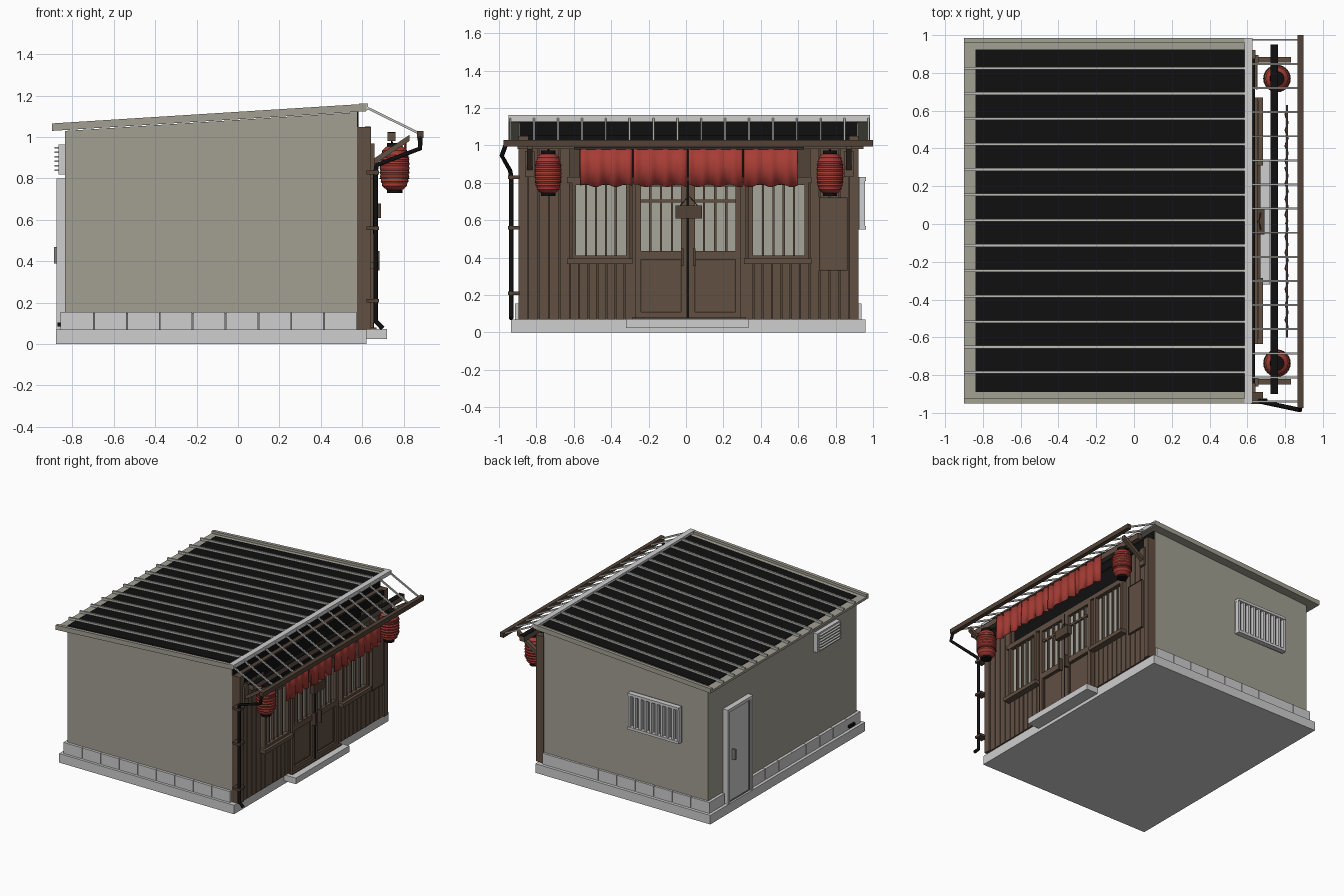
import bpy, bmesh, math
from mathutils import Vector

cube = bpy.data.objects.get("Cube")
if cube:
    bpy.data.objects.remove(cube)


def material(name, r, g, b):
    m = bpy.data.materials.new(name)
    m.use_nodes = True
    m.diffuse_color = (r, g, b, 1)
    m.node_tree.nodes["Principled BSDF"].inputs["Base Color"].default_value = (r, g, b, 1)
    return m


PLASTER = material("plaster", .36, .35, .29)
CONCRETE = material("pale concrete", .62, .62, .62)
METAL = material("pale metal", .5, .5, .48)
WOOD = material("brown wood", .12, .08, .055)
TRIM = material("dark wood", .085, .055, .038)
BLACK = material("black", .005, .005, .005)
RED = material("red cloth", .38, .045, .035)
GLASS = material("pale glass", .38, .38, .33)
GREY = material("mid grey", .22, .22, .22)


def finish(name, bm, mat, smooth=False):
    bmesh.ops.recalc_face_normals(bm, faces=bm.faces)
    me = bpy.data.meshes.new(name)
    bm.to_mesh(me)
    bm.free()
    me.materials.append(mat)
    ob = bpy.data.objects.new(name, me)
    bpy.context.collection.objects.link(ob)
    if smooth:
        me.shade_smooth()
    return ob


def prism_into(bm, pts, y0, y1):
    # Extrude an x-z profile along y
    ends = [[bm.verts.new((x, y, z)) for x, z in pts] for y in (y0, y1)]
    bm.faces.new(ends[0])
    bm.faces.new(ends[1])
    n = len(pts)
    for i in range(n):
        j = (i + 1) % n
        bm.faces.new((ends[0][i], ends[0][j], ends[1][j], ends[1][i]))


def boxes(name, mat, *bounds):
    # Each bound is x0, x1, y0, y1, z0, z1
    bm = bmesh.new()
    for x0, x1, y0, y1, z0, z1 in bounds:
        prism_into(bm, [(x0, z0), (x1, z0), (x1, z1), (x0, z1)], y0, y1)
    return finish(name, bm, mat)


def slopes(name, mat, a, b, drop, spans):
    # Inclined bars from point a to b in x-z, repeated over y spans
    bm = bmesh.new()
    for y0, y1 in spans:
        prism_into(bm, [a, b, (b[0], b[1] - drop), (a[0], a[1] - drop)], y0, y1)
    return finish(name, bm, mat)


def tube(name, mat, points, radius):
    cu = bpy.data.curves.new(name, "CURVE")
    cu.dimensions = "3D"
    cu.bevel_depth = radius
    cu.bevel_resolution = 2
    cu.use_fill_caps = True
    sp = cu.splines.new("POLY")
    sp.points.add(len(points) - 1)
    for p, co in zip(sp.points, points):
        p.co = (*co, 1)
    cu.materials.append(mat)
    ob = bpy.data.objects.new(name, cu)
    bpy.context.collection.objects.link(ob)


def frame(x0, x1, y0, y1, z0, z1, w):
    # Four bars around a rectangle on the shop front
    return [(x0, x1, y0, y0 + w, z0, z1), (x0, x1, y1 - w, y1, z0, z1),
            (x0, x1, y0 + w, y1 - w, z0, z0 + w), (x0, x1, y0 + w, y1 - w, z1 - w, z1)]


def steps(a, b, n):
    return [a + (b - a) * i / n for i in range(n + 1)]


# Ground slab and entrance step
boxes("base_slab", CONCRETE, (-.88, .62, -.935, .96, 0, .07))
boxes("entrance_step", CONCRETE, (.62, .72, -.32, .335, .025, .072))

# Plastered walls with a sloping top
bm = bmesh.new()
prism_into(bm, [(-.835, .07), (.575, .07), (.575, 1.12), (-.835, 1.03)], -.895, .92)
finish("plaster_walls", bm, PLASTER)

# Footing blocks on three sides, left open at the back door
blocks = []
xs = steps(-.855, .575, 9)
for a, b in zip(xs, xs[1:]):
    for y0, y1 in ((-.915, -.89), (.915, .937)):
        blocks.append((a + .002, b - .002, y0, y1, .07, .155))
for lo, hi, n in ((-.915, .42, 8), (.75, .937, 1)):
    ys = steps(lo, hi, n)
    blocks += [(-.857, -.83, a + .002, b - .002, .07, .155) for a, b in zip(ys, ys[1:])]
boxes("footing_blocks", CONCRETE, *blocks)
boxes("footing_joints", GREY, (-.845, .57, -.905, -.89, .07, .15),
      (-.845, .57, .915, .928, .07, .15), (-.847, -.83, -.9, .42, .07, .15))

# Roof sheet, edge panels, standing seams and ridge cap
slopes("roof_deck", PLASTER, (-.9, 1.048), (.62, 1.143), .018, [(-.95, .985)])
slopes("roof_covering", BLACK, (-.84, 1.056), (.59, 1.145), .008, [(-.89, .925)])
slopes("roof_seams", METAL, (-.9, 1.066), (.59, 1.159), .018,
       [(-.785 + i * .1342 - .007, -.785 + i * .1342 + .007) for i in range(13)])
slopes("roof_edges", PLASTER, (-.9, 1.066), (.62, 1.161), .034,
       [(-.95, -.925), (.96, .985)])
boxes("ridge_cap", CONCRETE, (.585, .628, -.95, .985, 1.132, 1.162))
boxes("roof_gable_shadow", BLACK, (.575, .582, -.89, .915, 1.05, 1.125))

# Shop front: dark backing, planks and corner posts
boxes("front_backing", TRIM, (.575, .62, -.893, .92, .07, 1.05))
planks = []
for lo, hi, n, z0, z1 in ((-.845, -.62, 4, .07, 1.0), (.66, .875, 4, .07, 1.0),
                          (-.62, -.28, 7, .07, .38), (.31, .66, 7, .07, .38)):
    ys = steps(lo, hi, n)
    planks += [(.61, .632, a + .003, b - .003, z0, z1) for a, b in zip(ys, ys[1:])]
boxes("front_planks", WOOD, *planks)
boxes("corner_posts", WOOD, (.575, .642, -.895, -.845, .07, 1.05),
      (.575, .642, .875, .922, .07, 1.05), (.575, .64, -.29, -.27, .07, .82),
      (.575, .64, .295, .32, .07, .82))
boxes("upper_opening", BLACK, (.615, .64, -.845, .875, .985, 1.052),
      (.615, .636, -.57, .6, .83, .985))
boxes("window_head", WOOD, (.61, .655, -.635, .67, .8, .83))
boxes("side_panel", WOOD, (.625, .65, .715, .86, .335, .72))
boxes("side_panel_outline", TRIM, *frame(.645, .653, .712, .863, .332, .723, .006))

# Front windows with bars and sills
for side, y0, y1 in (("right", -.61, -.3), ("left", .335, .655)):
    boxes(side + "_window_glass", GLASS, (.61, .628, y0, y1, .39, .8))
    boxes(side + "_window_frame", WOOD, *frame(.61, .66, y0, y1, .39, .81, .022))
    bars = [(.625, .645, y - .006, y + .006, .4, .8) for y in steps(y0 + .022, y1 - .022, 5)[1:-1]]
    boxes(side + "_window_bars", WOOD, *bars)
    boxes(side + "_window_sill", WOOD, (.61, .682, y0 - .025, y1 + .015, .366, .395))

# Sliding doors with glazing, lower panel and handle
for side, y0, y1, hy in (("right", -.27, .003, -.02), ("left", .017, .295, .045)):
    boxes(side + "_door_glass", GLASS, (.61, .63, y0, y1, .42, .8))
    boxes(side + "_door_panel", WOOD, (.61, .635, y0, y1, .08, .42))
    parts = frame(.61, .655, y0, y1, .08, .81, .03)
    parts += [(.61, .655, y0, y1, .39, .435), (.63, .645, y0, y1, .695, .71)]
    parts += [(.63, .645, y - .006, y + .006, .43, .8) for y in steps(y0 + .02, y1 - .02, 4)[1:-1]]
    boxes(side + "_door_frame", WOOD, *parts)
    boxes(side + "_door_grooves", TRIM,
          *frame(.634, .64, y0 + .028, y1 - .028, .108, .392, .008))
    boxes(side + "_door_handle", TRIM, (.65, .685, hy - .007, hy + .007, .355, .45))
boxes("door_gap", BLACK, (.62, .657, .004, .016, .08, .81))
boxes("door_track", TRIM, (.61, .67, -.29, .32, .07, .08))
boxes("door_plaque", TRIM, (.655, .69, -.055, .085, .61, .68))
tube("plaque_cord", TRIM, [(.67, -.03, .68), (.662, .015, .73), (.67, .06, .68)], .003)

# Awning: thin ribs, gutter, brackets and hanging beam
slopes("awning_ribs", METAL, (.61, 1.155), (.885, 1.02), .013,
       [(-.94 + i * .1277 - .005, -.94 + i * .1277 + .005) for i in range(16)])
boxes("gutter", TRIM, (.865, .897, -.975, 1.0, .995, 1.03))
boxes("hanging_beam", WOOD, (.722, .762, -.9, .95, .982, 1.02))
boxes("beam_top", BLACK, (.722, .762, -.9, .95, 1.02, 1.025))
slopes("awning_brackets", WOOD, (.64, .885), (.83, 1.012), .03,
       [(-.85, -.82), (.855, .885)])
boxes("bracket_plates", WOOD, (.64, .66, -.86, -.81, .83, .97), (.64, .66, .845, .895, .83, .97))

# Downpipe with clamps
tube("downpipe", BLACK, [(.88, -.965, 1.0), (.88, -.985, .945), (.67, -.94, .865),
                         (.665, -.935, .83), (.665, -.935, .11), (.7, -.935, .075)], .012)
boxes("pipe_clamps", TRIM, *[(.62, .682, -.952, -.89, z, z + .018) for z in (.2, .55, .82)])

# Cloth curtain in four gently waved panels
for k, (y0, y1) in enumerate(((-.567, -.287), (-.281, .007), (.015, .302), (.31, .597))):
    bm = bmesh.new()
    rows = []
    for t, z in enumerate((.985, .88, .785)):
        rows.append([bm.verts.new((.81 + .008 * (.4 + t * .4) * math.sin(i * 1.1 + k), y,
                                   z + .004 * t * math.sin(i * .8 + k)))
                     for i, y in enumerate(steps(y0, y1, 20))])
    for a, b in zip(rows, rows[1:]):
        for i in range(20):
            bm.faces.new((a[i], a[i + 1], b[i + 1], b[i]))
    cloth = finish("curtain_panel_%d" % (k + 1), bm, RED, True)
    cloth.modifiers.new("thickness", "SOLIDIFY").thickness = .004
tube("curtain_rod", TRIM, [(.81, -.6, .985), (.81, .63, .985)], .006)


def lathe(name, mat, profile, cx, cy, sides=24):
    # Revolve radius-height pairs about a vertical axis
    bm = bmesh.new()
    rings = [[bm.verts.new((cx + r * math.cos(math.tau * s / sides),
                            cy + r * math.sin(math.tau * s / sides), z))
              for s in range(sides)] for r, z in profile]
    for a, b in zip(rings, rings[1:]):
        for s in range(sides):
            bm.faces.new((a[s], a[s - 1], b[s - 1], b[s]))
    bm.faces.new(rings[0])
    bm.faces.new(rings[-1])
    return finish(name, bm, mat)


# Ribbed paper lanterns with dark end rings
for side, cy in (("right", -.737), ("left", .77)):
    profile = []
    for i in range(21):
        u = i / 10 - 1
        r = .035 + .038 * math.sqrt(max(0, 1 - abs(u) ** 2.6))
        profile.append((r - (.004 if i % 2 else 0), .85 + .107 * u))
    lathe(side + "_lantern", RED, profile, .757, cy)
    for label, z0, z1 in (("lower", .73, .75), ("upper", .95, .972)):
        lathe(side + "_lantern_%s_ring" % label, BLACK, [(.038, z0), (.038, z1)], .757, cy)
    for z in (.8, .85, .9):
        lathe(side + "_lantern_band", TRIM, [(.0725, z - .002), (.0725, z + .002)], .757, cy)
    tube(side + "_lantern_cord", BLACK, [(.745, cy, .965), (.742, cy, 1.0)], .004)

# Barred window on the far side wall
boxes("side_window_pane", GREY, (-.61, -.17, .915, .93, .55, .83))
win = [(-.61, -.17, .915, .962, z, z + .02) for z in (.55, .81)]
win += [(x - .009, x + .009, .925, .957, .55, .83) for x in steps(-.6, -.18, 9)]
boxes("side_window_bars", CONCRETE, *win)

# Back door with frame and handle
boxes("back_door", CONCRETE, (-.862, -.83, .45, .72, .07, .78))
boxes("back_door_frame", CONCRETE, (-.877, -.83, .43, .455, .07, .8),
      (-.877, -.83, .715, .74, .07, .8), (-.877, -.83, .455, .715, .775, .8))
boxes("back_door_outline", GREY, *frame(-.866, -.86, .455, .715, .07, .775, .008))
boxes("back_door_handle", GREY, (-.89, -.86, .655, .67, .39, .47))

# Louvred vent and small outlet on the back wall
boxes("vent_box", CONCRETE, (-.868, -.83, -.65, -.37, .82, .965))
boxes("vent_louvres", METAL, *[(-.888, -.865, -.635, -.385, z, z + .008)
                               for z in steps(.835, .945, 5)])
boxes("wall_outlet", BLACK, (-.872, -.85, -.83, -.76, .085, .105))
